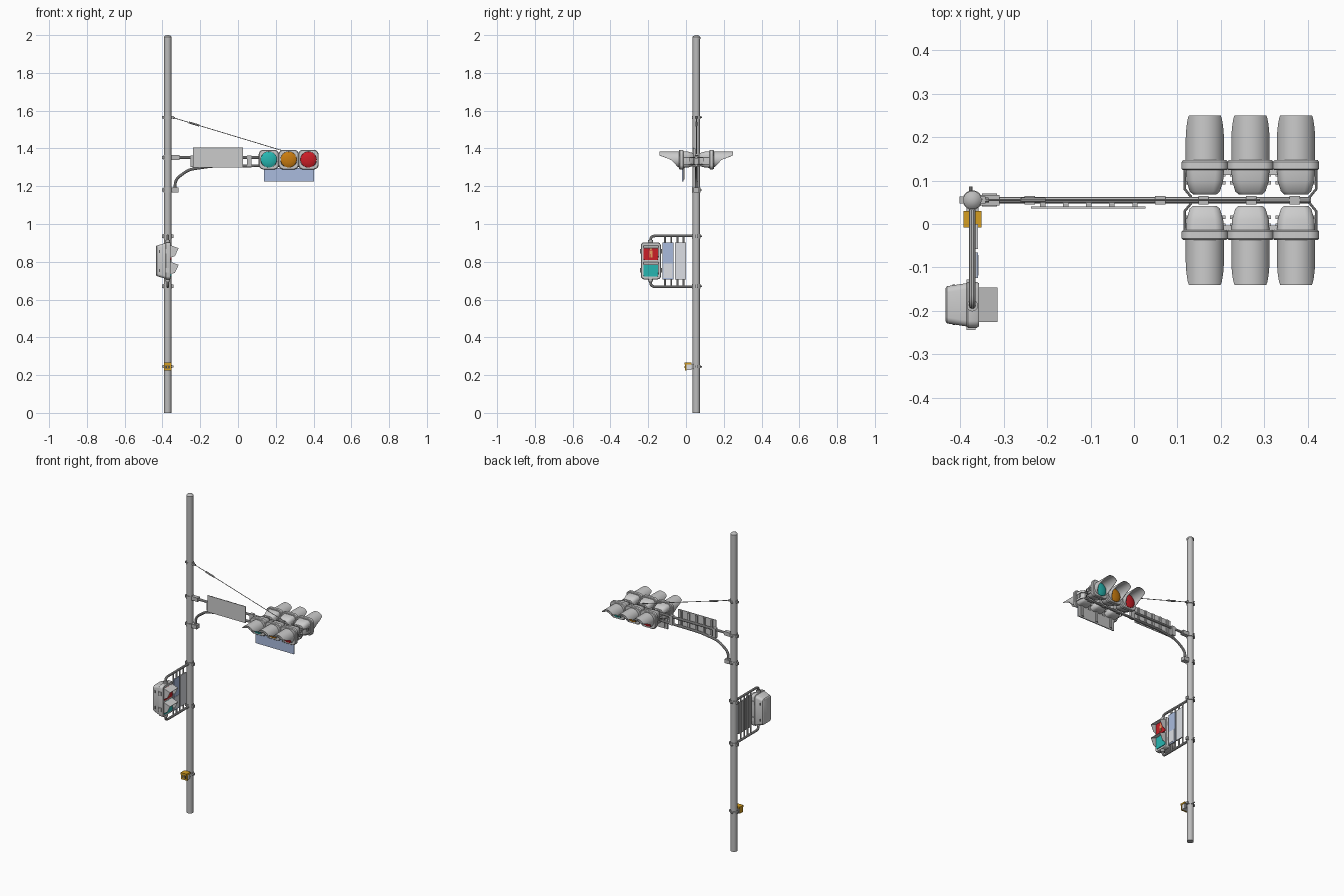
import bpy, bmesh, math
from mathutils import Vector

if "Cube" in bpy.data.objects:
    bpy.data.objects.remove(bpy.data.objects["Cube"])

PX, PY = -0.372, 0.055          # pole axis; the arm also runs along y = PY


def material(name, r, g, b):
    m = bpy.data.materials.new(name)
    m.diffuse_color = (r, g, b, 1)
    m.use_nodes = True
    m.node_tree.nodes["Principled BSDF"].inputs["Base Color"].default_value = m.diffuse_color
    return m


STEEL = material("galvanised_grey", 0.50, 0.50, 0.50)
SHELL = material("housing_grey", 0.60, 0.60, 0.60)
DARK = material("dark_grey", 0.12, 0.12, 0.12)
TEAL = material("signal_teal", 0.02, 0.47, 0.44)
AMBER = material("signal_amber", 0.58, 0.20, 0.005)
RED = material("signal_red", 0.60, 0.013, 0.02)
YELLOW = material("button_yellow", 0.66, 0.34, 0.015)
BLUE = material("sign_blue", 0.40, 0.50, 0.73)
WHITE = material("sign_white", 0.72, 0.74, 0.78)
FIGURE = material("figure_orange", 0.80, 0.35, 0.12)


def finish(name, bm, mat, smooth=True):
    bmesh.ops.recalc_face_normals(bm, faces=bm.faces)
    me = bpy.data.meshes.new(name)
    bm.to_mesh(me)
    bm.free()
    ob = bpy.data.objects.new(name, me)
    bpy.context.collection.objects.link(ob)
    me.materials.append(mat)
    if smooth:
        bpy.ops.object.select_all(action='DESELECT')
        bpy.context.view_layer.objects.active = ob
        ob.select_set(True)
        bpy.ops.object.shade_smooth_by_angle(angle=math.radians(35))
    return ob


def box(name, lo, hi, mat):
    bm = bmesh.new()
    bmesh.ops.create_cube(bm, size=1)
    for v in bm.verts:
        v.co = [(a + b) / 2 + c * (b - a) for a, b, c in zip(lo, hi, v.co)]
    return finish(name, bm, mat, False)


def loft(name, sections, place, mat, n=6):
    """Rounded-rectangle sections (w, half u, half v, corner radius), capped."""
    bm = bmesh.new()
    rings = []
    for w, hu, hv, r in sections:
        ring = []
        for q, (su, sv) in enumerate(((1, 1), (-1, 1), (-1, -1), (1, -1))):
            for i in range(n):
                a = math.pi / 2 * (q + (i + 0.5) / n)
                ring.append(bm.verts.new(place(su * (hu - r) + r * math.cos(a),
                                               sv * (hv - r) + r * math.sin(a), w)))
        rings.append(ring)
    for a, b in zip(rings, rings[1:]):
        for i in range(len(a)):
            j = (i + 1) % len(a)
            bm.faces.new((a[i], a[j], b[j], b[i]))
    bm.faces.new(rings[0])
    bm.faces.new(rings[-1])
    return finish(name, bm, mat)


def lathe(name, profile, place, mat, n=6):
    return loft(name, [(w, r, r, r) for w, r in profile], place, mat, n)


def tube(name, pts, r, mat, bend=0.0):
    """Swept round bar; inner corners are rounded by the bend length."""
    pts = [Vector(p) for p in pts]
    path = [pts[0]]
    for a, b, c in zip(pts, pts[1:], pts[2:]):
        p, q = b + (a - b).normalized() * bend, b + (c - b).normalized() * bend
        path += [p.lerp(b, t).lerp(b.lerp(q, t), t) for t in (0, .2, .4, .6, .8, 1)] if bend else [b]
    path.append(pts[-1])
    cu = bpy.data.curves.new(name, 'CURVE')
    cu.dimensions = '3D'
    cu.bevel_depth, cu.bevel_resolution, cu.use_fill_caps = r, 3, True
    sp = cu.splines.new('POLY')
    sp.points.add(len(path) - 1)
    for s, p in zip(sp.points, path):
        s.co = (*p, 1)
    tmp = bpy.data.objects.new(name + "_path", cu)
    bpy.context.collection.objects.link(tmp)
    me = bpy.data.meshes.new_from_object(tmp.evaluated_get(bpy.context.evaluated_depsgraph_get()))
    bm = bmesh.new()
    bm.from_mesh(me)
    bpy.data.objects.remove(tmp)
    return finish(name, bm, mat)


# Pole with domed cap
on_pole = lambda u, v, w: (PX + u, PY + v, w)
lathe("pole", [(0, .0195), (1.985, .0195)], on_pole, STEEL, 8)
lathe("pole_cap", [(1.98, .021), (1.99, .021), (1.996, .015), (2.0, .006)], on_pole, STEEL, 8)

# Pole clamps with bolted ears
for i, z in enumerate((1.565, 1.352, 1.18, .935, .67, .245)):
    h = .008 if i in (0, 5) else .012
    lathe(f"clamp_band_{i}", [(z - h, .0225), (z + h, .0225)], on_pole, STEEL, 8)
    for s in (-1, 1):
        box(f"clamp_ear_{i}", (PX + s * .025 - .005, PY - .008, z - h * .7),
            (PX + s * .025 + .005, PY + .008, z + h * .7), STEEL)
    tube(f"clamp_bolt_{i}", [(PX - .004, PY + .018, z), (PX - .004, PY + .031, z)], .004, STEEL)

# Arm: straight top tube, bent lower tube, tie wire with turnbuckle
tube("arm_upper", [(PX, PY, 1.352), (.405, PY, 1.352)], .0075, STEEL)
tube("arm_lower", [(-.333, PY, 1.17), (-.333, PY, 1.235), (-.262, PY, 1.288),
                   (-.14, PY, 1.306), (.405, PY, 1.311)], .0075, STEEL, .03)
box("arm_lower_bracket", (-.35, PY - .015, 1.168), (-.315, PY + .015, 1.192), STEEL)
box("arm_upper_bracket", (-.355, PY - .012, 1.34), (-.31, PY + .012, 1.364), STEEL)
wire_at = lambda x: (x, PY, 1.565 + (x + .35) * (1.372 - 1.565) / .64)
tube("tie_wire", [wire_at(-.35), wire_at(.29)], .002, STEEL)
tube("turnbuckle", [wire_at(-.26), wire_at(-.205)], .0055, STEEL)
tube("wire_eye", [wire_at(-.356), wire_at(-.335)], .006, STEEL)
for x in (-.24, .06, .16, .27, .37):
    box("arm_spacer", (x - .012, PY - .01, 1.303), (x + .012, PY + .01, 1.362), STEEL)

# Sign on the arm with ribs behind
box("arm_sign", (-.237, .036, 1.30), (.027, .040, 1.404), SHELL)
for x in (-.21, -.157, -.104, -.051, .002):
    box("arm_sign_rib", (x - .006, .040, 1.303), (x + .006, .049, 1.40), STEEL)

# Three-lamp heads, front and back
ZL, R = 1.341, .044
XS = (.163, .268, .373)


def visor(name, place):
    # hood whose length around the lens follows a sloped cut
    def reach(v):
        if v >= .023:
            return .195
        if v >= -.002:
            return .132 + (v + .002) / .025 * .063
        return max(.094, .132 + (v + .002) * .9)
    bm = bmesh.new()
    rows = []
    for i in range(49):
        a = math.radians(-150 + 300 * i / 48)
        u, v = math.sin(a), math.cos(a)
        end = reach(R * v)
        rows.append([bm.verts.new(place(r * u, r * v, w)) for r, w in
                     ((R, .088), (R, end), (R - .002, end), (R - .002, .088))])
    for p, q in zip(rows, rows[1:]):
        for k in range(4):
            bm.faces.new((p[k], p[k - 1], q[k - 1], q[k]))
    bm.faces.new(rows[0])
    bm.faces.new(rows[-1])
    finish(name, bm, SHELL)


for side, s in (("front", 1), ("back", -1)):
    for x, col in zip(XS[::s], (TEAL, AMBER, RED)):
        place = lambda u, v, w: (x + s * u, PY - s * w, ZL + v)
        loft(f"{side}_lamp_body", [(.013, .027, .027, .014), (.020, .035, .035, .018),
                                   (.045, .0425, .0425, .022), (.072, .044, .044, .022)], place, SHELL)
        loft(f"{side}_lamp_rim", [(.069, .050, .049, .024), (.072, .0535, .052, .025),
                                  (.088, .0535, .052, .025), (.092, .050, .049, .024)], place, SHELL)
        lathe(f"{side}_lens", [(.09, .042), (.094, .0415), (.099, .032), (.102, .018), (.103, .004)],
              place, col, 8)
        visor(f"{side}_visor", place)
        for k in (-1, 1):
            for d in (.040, .058):
                box("lamp_latch", (x + k * .0435 - .004, PY - s * d - .004, ZL - .01),
                    (x + k * .0435 + .004, PY - s * d + .004, ZL + .01), SHELL)
    for a, b in zip(XS, XS[1:]):
        m = (a + b) / 2
        box(f"{side}_lamp_joint", (m - .013, PY - s * .064 - .006, ZL - .02),
            (m + .013, PY - s * .064 + .006, ZL + .02), SHELL)

# End straps tying the two heads to the arm
for x, k in ((.117, 1), (.419, -1)):
    for z in (1.352, 1.315):
        tube("head_strap", [(x, PY + .07, z), (x, PY + .025, z), (x + k * .014, PY + .008, z),
                            (x + k * .014, PY - .008, z), (x, PY - .025, z), (x, PY - .07, z)], .003, STEEL)

# Blue plate hung under the front head
box("hanging_sign_back", (.137, -.017, 1.226), (.403, -.014, 1.296), STEEL)
box("hanging_sign_face", (.137, -.020, 1.226), (.403, -.017, 1.296), BLUE)
for x in XS:
    box("hanging_sign_strap", (x - .008, -.014, 1.235), (x + .008, -.008, 1.31), STEEL)

# Pedestrian signal frame
YP, ZP = -.186, .805
tube("walk_frame_top", [(PX, PY, .937), (PX, YP - .002, .937), (PX, YP - .002, .89)], .0075, STEEL, .025)
tube("walk_frame_bottom", [(PX, PY, .668), (PX, YP - .002, .668), (PX, YP - .002, .72)], .0075, STEEL, .025)
for z in (.908, .702):
    lathe("walk_frame_collar", [(z - .007, .013), (z + .007, .013)],
          lambda u, v, w: (PX + u, YP - .002 + v, w), STEEL)

# Two plates on rods
for name, y0, col in (("walk_sign_outer", -.124, BLUE), ("walk_sign_inner", -.058, WHITE)):
    box(name + "_back", (PX + .006, y0, .707), (PX + .010, y0 + .058, .903), STEEL)
    box(name + "_face", (PX + .010, y0, .707), (PX + .013, y0 + .058, .903), col)
    for y in (y0 + .013, y0 + .045):
        tube("walk_sign_rod", [(PX, y, .668), (PX, y, .937)], .0045, STEEL)
box("walk_sign_lower_panel", (PX + .013, -.119, .715), (PX + .0145, -.071, .79), WHITE)

# Pedestrian signal housing, facing +x
face_x = lambda u, v, w: (w, YP + u, ZP + v)
loft("walk_housing", [(-.434, .038, .076, .014), (-.430, .043, .081, .016), (-.385, .050, .094, .016),
                      (-.382, .053, .098, .018), (-.362, .053, .098, .018), (-.357, .050, .095, .016)],
     face_x, SHELL)
for s in (-1, 1):
    for z in (ZP - .05, ZP + .05):
        box("walk_latch", (-.385, YP + s * .054 - .004, z - .012), (-.365, YP + s * .054 + .004, z + .012), SHELL)
        box("walk_vent", (-.418, YP + s * .044 - .003, z - .008), (-.412, YP + s * .044 + .003, z + .008), DARK)

for name, z, col in (("stop", .848, RED), ("go", .760, TEAL)):
    loft(f"walk_{name}_lens", [(-.359, .039, .039, .006), (-.353, .038, .038, .006)],
         lambda u, v, w: (w, YP + u, z + v), col)
    # hood: roof and two sides cut on a slant
    side = [(-.359, .040), (-.314, .024), (-.334, -.018), (-.359, -.027)]
    bm = bmesh.new()
    for s in (-1, 1):
        vs = [[bm.verts.new((x, YP + s * y, z + h)) for x, h in side] for y in (.040, .0385)]
        for ring in vs:
            bm.faces.new(ring)
        for k in range(4):
            bm.faces.new((vs[0][k], vs[0][k - 1], vs[1][k - 1], vs[1][k]))
    ends = [[bm.verts.new((x, YP + y, z + h)) for x, h in
             (side[0], side[1], (-.314, .0225), (-.359, .0385))] for y in (-.040, .040)]
    for ring in ends:
        bm.faces.new(ring)
    for k in range(4):
        bm.faces.new((ends[0][k], ends[0][k - 1], ends[1][k - 1], ends[1][k]))
    finish(f"walk_{name}_hood", bm, SHELL, False)

# Standing figure on the red lens
lathe("figure_head", [(-.354, .0055), (-.352, .0055)], lambda u, v, w: (w, YP + u, .868 + v), FIGURE, 4)
box("figure_body", (-.354, YP - .008, .842), (-.352, YP + .008, .861), FIGURE)
for s in (-1, 1):
    box("figure_leg", (-.354, YP + s * .0045 - .003, .823), (-.352, YP + s * .0045 + .003, .842), FIGURE)

# Push-button box
box("button_mount", (PX - .014, .02, .232), (PX + .014, .04, .258), STEEL)
box("button_box", (PX - .019, .002, .226), (PX + .019, .028, .262), WHITE)
box("button_face", (PX - .021, -.004, .224), (PX + .021, .003, .266), YELLOW)
box("button_hood", (PX - .021, -.008, .256), (PX + .021, .03, .267), YELLOW)
box("button_side", (PX - .021, .002, .226), (PX - .018, .028, .262), YELLOW)
box("button_panel", (PX - .014, -.005, .234), (PX + .012, -.0035, .252), DARK)
lathe("button", [(-.0045, .006), (-.008, .005)], lambda u, v, w: (PX + u, w, .243 + v), YELLOW)
